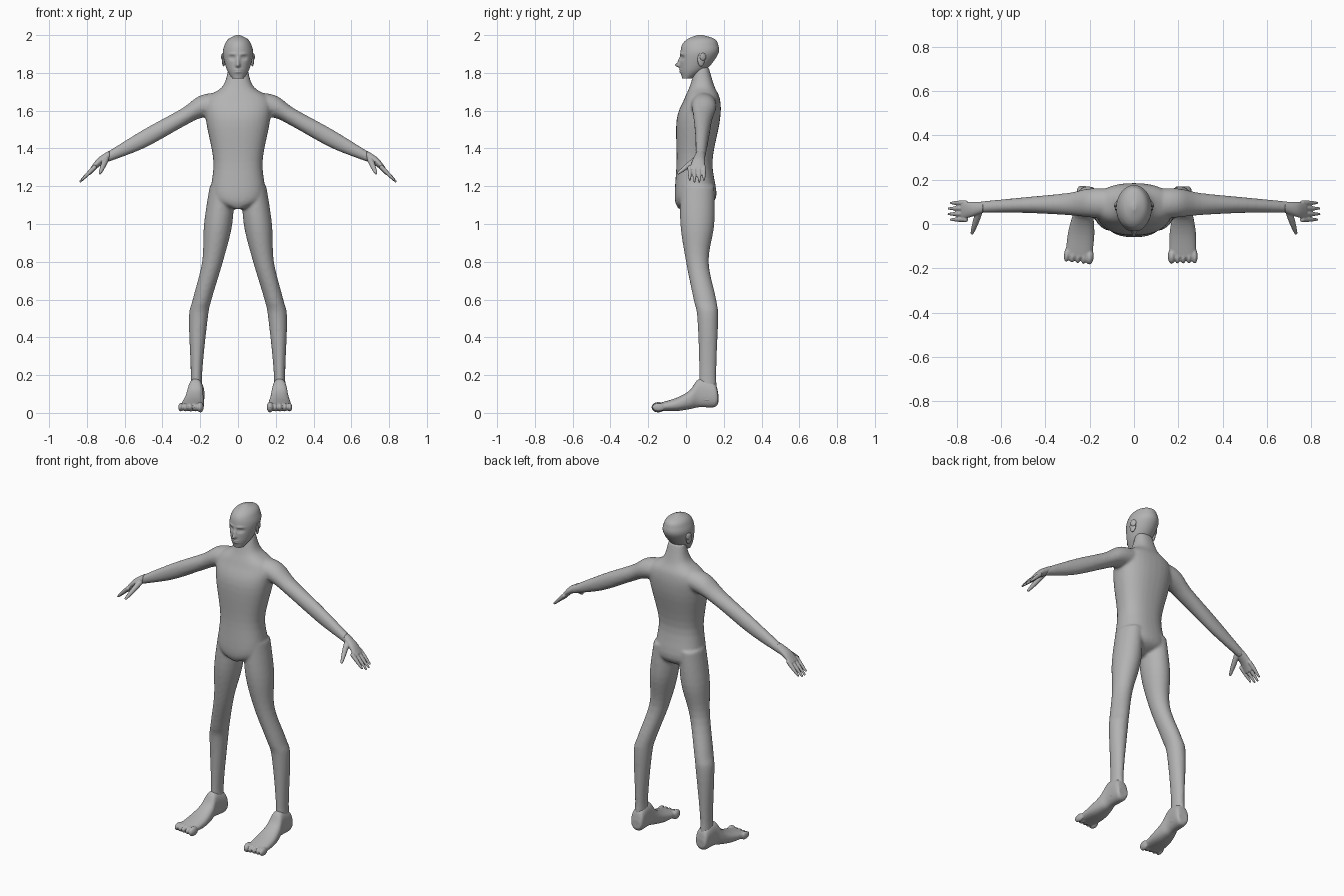
import bpy, bmesh, math
from mathutils import Vector, Matrix

cube = bpy.data.objects.get("Cube")
if cube:
    bpy.data.objects.remove(cube)

grey = (.45, .45, .45, 1)
skin = bpy.data.materials.new("plain grey")
skin.use_nodes = True
skin.diffuse_color = grey
skin.node_tree.nodes["Principled BSDF"].inputs["Base Color"].default_value = grey


def blend(before, start, end, after, t):
    """Smooth curve value between start and end."""
    tangent_in, tangent_out = (end - before) / 2, (after - start) / 2
    ease = t * t * (3 - 2 * t)
    leave, arrive = t * (1 - t) ** 2, t * t * (t - 1)
    return start + (end - start) * ease + tangent_in * leave + tangent_out * arrive


def loft(bm, rings, axes, side=1, square=1, sides=32, steps=5):
    """Closed tube through rings (position, low, high, low, high) along the named axes."""
    rings = [Vector(ring) for ring in rings]
    padded = [rings[0], *rings, rings[-1]]
    path = [blend(*group, step / steps)
            for group in zip(padded, padded[1:], padded[2:], padded[3:])
            for step in range(steps)]
    path.append(rings[-1])
    loops = []
    for along, low_a, high_a, low_b, high_b in path:
        loop = []
        for k in range(sides):
            angle = math.tau * k / sides
            c, s = (math.copysign(abs(f) ** square, f)
                    for f in (math.cos(angle), math.sin(angle)))
            spot = {axes[0]: along,
                    axes[1]: (low_a + high_a + (high_a - low_a) * c) / 2,
                    axes[2]: (low_b + high_b + (high_b - low_b) * s) / 2}
            loop.append(bm.verts.new((spot["x"] * side, spot["y"], spot["z"])))
        loops.append(loop)
    faces = [bm.faces.new((lower[k - 1], lower[k], upper[k], upper[k - 1]))
             for lower, upper in zip(loops, loops[1:]) for k in range(sides)]
    faces += [bm.faces.new(loops[0]), bm.faces.new(loops[-1])]
    bmesh.ops.recalc_face_normals(bm, faces=faces)


def ball(bm, centre, size, turn=0):
    matrix = Matrix.LocRotScale(Vector(centre), Matrix.Rotation(turn, 3, "Z"), Vector(size))
    bmesh.ops.create_uvsphere(bm, u_segments=16, v_segments=10, radius=1, matrix=matrix)


def digit(bm, root, tip, thick, side):
    """Finger made of balls that overlap and shrink towards the tip."""
    root, tip = Vector(root), Vector(tip)
    count = 14
    for i in range(count):
        t = i / (count - 1)
        centre = root.lerp(tip, t)
        centre.x *= side
        radius = thick * (1 - t * t / 2)
        ball(bm, centre, (radius, radius, radius))


def finish(bm, name, voxel=None, soften=0):
    mesh = bpy.data.meshes.new(name)
    bm.to_mesh(mesh)
    bm.free()
    mesh.materials.append(skin)
    mesh.shade_smooth()
    part = bpy.data.objects.new(name, mesh)
    bpy.context.collection.objects.link(part)
    if voxel:
        merge = part.modifiers.new("merge", "REMESH")
        merge.mode = "VOXEL"
        merge.voxel_size = voxel
        merge.use_smooth_shade = True
        smooth = part.modifiers.new("soften", "SMOOTH")
        smooth.iterations = soften


# Torso and neck: height, half width, front, back
torso = [(1.08, .03, -.04, .08), (1.14, .14, -.06, .16), (1.33, .13, -.05, .14),
         (1.55, .17, -.05, .18), (1.66, .17, -.01, .18), (1.73, .08, .02, .15),
         (1.83, .05, .05, .12)]
# Legs: height, inner, outer, front, back
leg = [(1.2, .02, .15, -.03, .15), (1, .03, .18, -.03, .15), (.8, .08, .19, 0, .12),
       (.6, .14, .24, .04, .16), (.5, .16, .26, .06, .17), (.2, .19, .25, .07, .16),
       (.06, .18, .26, .06, .17)]
# Arms: distance out, underside, top, front, back
arm = [(.08, 1.58, 1.7, .02, .16), (.2, 1.56, 1.68, .03, .16), (.3, 1.51, 1.61, .04, .14),
       (.5, 1.4, 1.5, .05, .12), (.71, 1.32, 1.37, .05, .1)]
body = bmesh.new()
loft(body, [(z, -half, half, front, back) for z, half, front, back in torso], "zxy", square=.85)
for side in (1, -1):
    loft(body, leg, "zxy", side)
    loft(body, arm, "xzy", side)
finish(body, "body", voxel=.008, soften=6)

# Hands: palm, four fingers fanned from it, and a forward thumb
palm = [(.68, 1.34, 1.39, .05, .1), (.74, 1.3, 1.35, .03, .1), (.78, 1.26, 1.3, .02, .1)]
for side, name in ((1, "left_hand"), (-1, "right_hand")):
    hand = bmesh.new()
    loft(hand, palm, "xzy", side)
    for i in range(4):
        y = .02 + .025 * i
        shorter = .01 * abs(i - 1.5)
        digit(hand, (.76, y, 1.3), (.84 - shorter, y, 1.22 + shorter), .012, side)
    digit(hand, (.7, .05, 1.34), (.73, -.04, 1.27), .016, side)
    finish(hand, name, voxel=.0035, soften=2)

# Feet: distance back, inner, outer, sole, instep; the right one turned out
foot = [(.17, .19, .25, .05, .1), (.15, .18, .26, .03, .16), (.07, .18, .26, .03, .18),
        (.02, .17, .27, .02, .12), (-.05, .16, .28, .01, .08), (-.15, .16, .28, .01, .05)]
for side, name, turn in ((1, "left_foot", 0), (-1, "right_foot", -.11)):
    bm = bmesh.new()
    loft(bm, foot, "yxz", side, square=.85)
    for i in range(5):
        width = .013 if i else .018
        ball(bm, (side * (.17 + .026 * i), -.145, .03), (width, .035, width + .01))
    bmesh.ops.rotate(bm, verts=bm.verts, cent=(side * .22, .12, 0),
                     matrix=Matrix.Rotation(turn, 3, "Z"))
    finish(bm, name, voxel=.005, soften=3)

# Head: height, half width, front, back
skull = [(1.77, .03, -.02, .03), (1.82, .06, -.03, .11), (1.9, .08, -.03, .17),
         (1.95, .07, -.02, .17), (1.98, .05, .01, .15), (2, .01, .06, .09)]
head = bmesh.new()
loft(head, [(z, -half, half, front, back) for z, half, front, back in skull], "zxy",
     sides=96, steps=14)


def bulge(across, height, wide, tall, out):
    """Push the face forwards around one spot on each side."""
    for v in head.verts:
        if v.co.y < .05:
            dx = (abs(v.co.x) - across) / wide
            dz = (v.co.z - height) / tall
            v.co.y -= out * math.exp(-dx * dx - dz * dz)


# Nose tip, nose bridge, eye sockets, eyes, brows, lips, mouth line
bulge(across=0, height=1.84, wide=.01, tall=.01, out=.025)
bulge(across=0, height=1.86, wide=.01, tall=.02, out=.012)
bulge(across=.03, height=1.88, wide=.015, tall=.01, out=-.014)
bulge(across=.03, height=1.88, wide=.01, tall=.006, out=.007)
bulge(across=.03, height=1.9, wide=.02, tall=.007, out=.005)
bulge(across=0, height=1.81, wide=.02, tall=.01, out=.01)
bulge(across=0, height=1.81, wide=.02, tall=.003, out=-.008)
# Ears
for side in (1, -1):
    ball(head, (side * .076, .08, 1.87), (.008, .02, .036), side * .3)
    ball(head, (side * .08, .09, 1.885), (.007, .018, .02), side * .4)
finish(head, "head")
